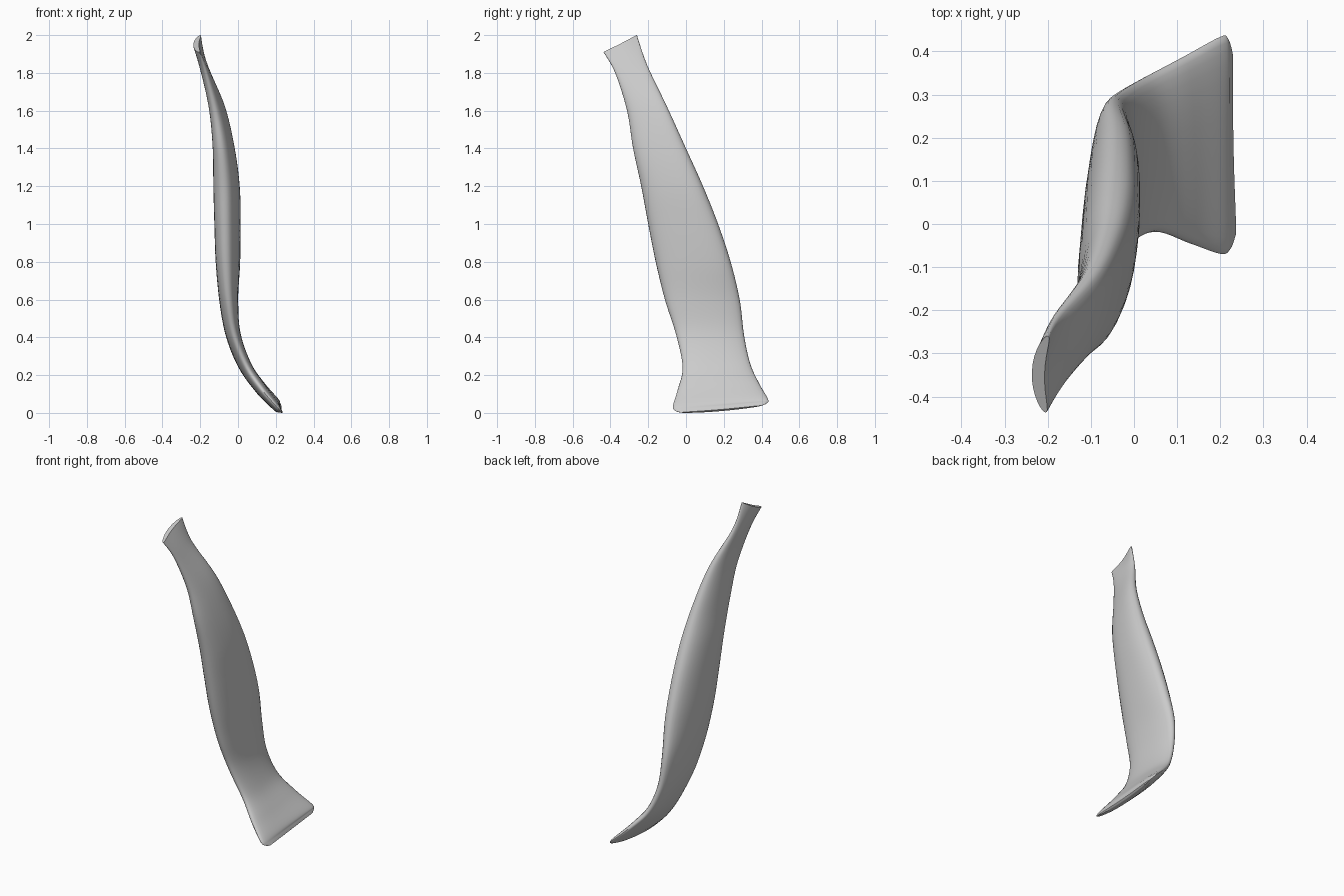
import bpy, bmesh, math
from mathutils import Vector

if "Cube" in bpy.data.objects:
    bpy.data.objects.remove(bpy.data.objects["Cube"])

# Stations from top to bottom: front edge xyz, back edge xyz, thickness, bow towards -x
STATIONS = [
    (-.205, -.437, 1.91, -.200, -.260, 2.00, .030, .020),
    (-.170, -.375, 1.80, -.175, -.205, 1.84, .045, .005),
    (-.125, -.312, 1.60, -.090, -.100, 1.62, .075, .004),
    (-.095, -.280, 1.40, -.050, .000, 1.40, .105, .004),
    (-.080, -.237, 1.20, -.035, .090, 1.20, .130, .004),
    (-.073, -.200, 1.00, -.033, .170, 1.00, .132, .003),
    (-.066, -.160, 0.80, -.037, .237, 0.80, .125, .002),
    (-.050, -.110, 0.60, -.048, .285, 0.60, .100, .000),
    (-.020, -.052, 0.42, -.030, .307, 0.42, .078, .000),
    (.048, -.018, 0.25, .025, .340, 0.27, .068, .000),
    (.130, -.045, 0.13, .115, .388, 0.165, .064, .006),
    (.200, -.069, 0.05, .200, .434, 0.085, .050, .010),
    (.222, -.060, 0.025, .217, .430, 0.065, .036, .012),
    (.236, -.025, 0.014, .228, .400, 0.050, .012, .008),
]
SIDES, STEPS = 32, 6


def catmull(a, b, c, d, t):
    return .5 * (2*b + (c-a)*t + (2*a-5*b+4*c-d)*t*t + (3*b-a-3*c+d)*t**3)


def smooth_rows(rows):
    out, n = [], len(rows)
    for i in range(n - 1):
        q = [rows[max(0, min(n-1, i+k))] for k in (-1, 0, 1, 2)]
        for s in range(STEPS):
            out.append([catmull(*v, s/STEPS) for v in zip(*q)])
    out.append(list(rows[-1]))
    return out


def spow(v, p):
    return math.copysign(abs(v)**p, v)


# Loft the oval sections along the curved strap
rows = smooth_rows(STATIONS)
mids = [(Vector(r[0:3]) + Vector(r[3:6])) / 2 for r in rows]
bm = bmesh.new()
rings = []
for i, r in enumerate(rows):
    half = (Vector(r[3:6]) - Vector(r[0:3])) / 2
    tangent = mids[min(i+1, len(mids)-1)] - mids[max(i-1, 0)]
    normal = tangent.cross(half).normalized()
    if normal.x < 0:
        normal.negate()
    ring = []
    for k in range(SIDES):
        a = 2*math.pi*k/SIDES
        u, w = spow(math.cos(a), .88), spow(math.sin(a), .88)
        p = mids[i] + half*u + normal*(w*r[6]/2 - r[7]*(1-u*u))
        ring.append(bm.verts.new(p))
    rings.append(ring)
for a, b in zip(rings, rings[1:]):
    for k in range(SIDES):
        j = (k+1) % SIDES
        bm.faces.new((a[k], a[j], b[j], b[k]))

# End caps, stitched straight across each section
for ring in (rings[0], rings[-1]):
    h = SIDES // 2
    for k in range(h):
        quad = [ring[k], ring[k+1], ring[(SIDES-k-1) % SIDES], ring[-k % SIDES]]
        quad = list(dict.fromkeys(quad))
        bm.faces.new(quad)
bmesh.ops.recalc_face_normals(bm, faces=bm.faces)

# Rest on the ground
low = min(v.co.z for v in bm.verts)
for v in bm.verts:
    v.co.z -= low * max(0, 1 - v.co.z)

mesh = bpy.data.meshes.new("muscle_strap")
bm.to_mesh(mesh)
bm.free()
strap = bpy.data.objects.new("muscle_strap", mesh)
bpy.context.collection.objects.link(strap)
bpy.context.view_layer.objects.active = strap
strap.select_set(True)
bpy.ops.object.shade_smooth_by_angle(angle=math.radians(50))
